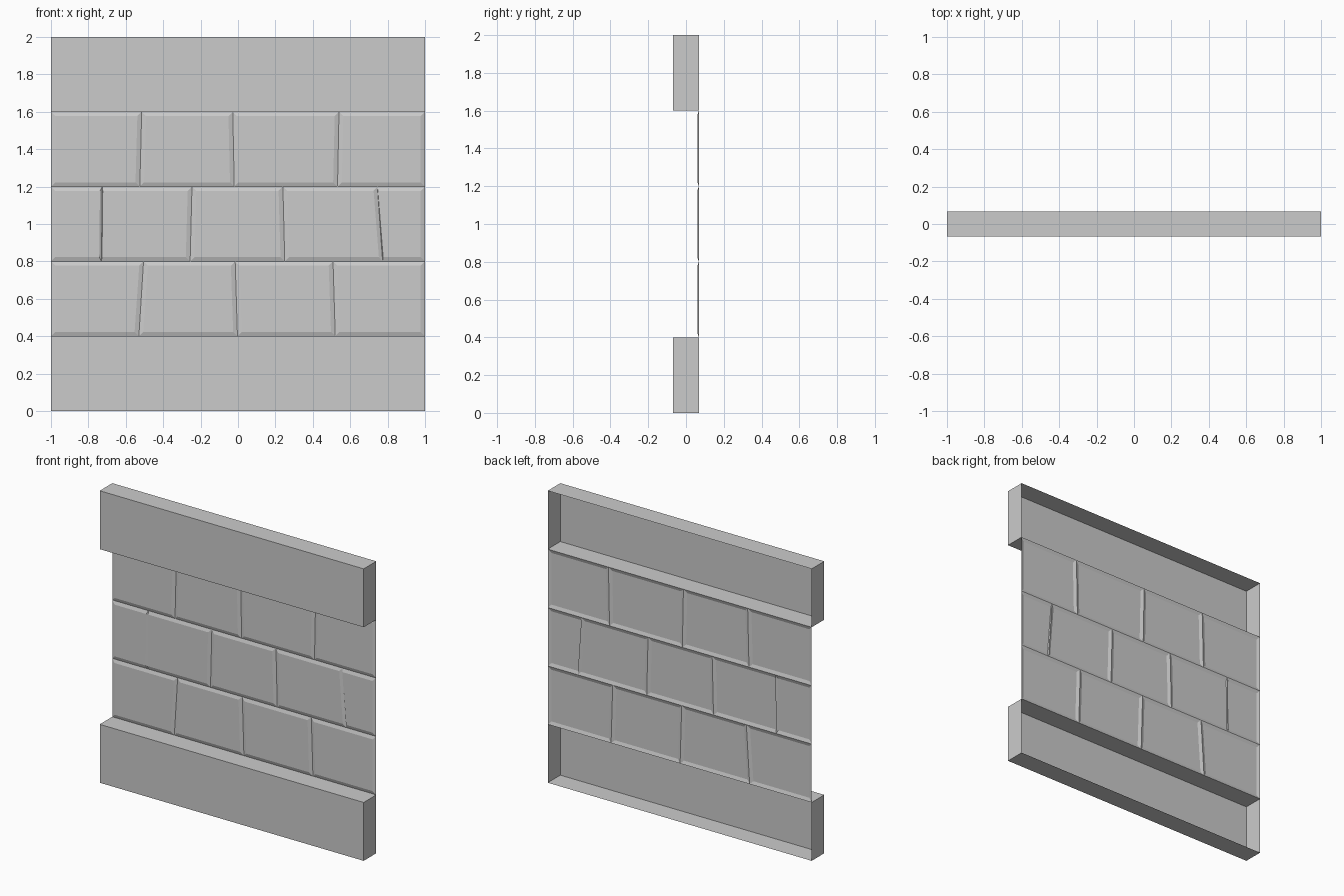
import bpy, bmesh

if "Cube" in bpy.data.objects:
    bpy.data.objects.remove(bpy.data.objects["Cube"])

HALF = 0.068      # half depth of the wall
FACE = 0.06       # front plane of the stone blocks
BEVEL = 0.023     # width of the chamfer round each block


def finish(bm, name):
    bmesh.ops.remove_doubles(bm, verts=bm.verts, dist=0.0005)
    mesh = bpy.data.meshes.new(name)
    bm.to_mesh(mesh)
    bm.free()
    obj = bpy.data.objects.new(name, mesh)
    bpy.context.collection.objects.link(obj)
    return obj


# Hollow beams, open at the back
def beam(name, z0, z1):
    bm = bmesh.new()
    bmesh.ops.create_cube(bm, size=1)
    for v in bm.verts:
        v.co = (v.co.x * 2, v.co.y * 2 * HALF, (z0 + z1) / 2 + v.co.z * (z1 - z0))
    bm.normal_update()
    back = [f for f in bm.faces if f.normal.y > 0.9]
    bmesh.ops.delete(bm, geom=back, context='FACES_ONLY')
    return finish(bm, name)


# One chamfered block face; a joint is (bottom x, top x, left bevel, right bevel)
def block(bm, left, right, z0, z1):
    bl, br = left[3], right[2]
    outer = [(left[0], z0), (right[0], z0), (right[1], z1), (left[1], z1)]
    inner = [(left[0] + bl, z0 + BEVEL), (right[0] - br, z0 + BEVEL),
             (right[1] - br, z1 - BEVEL), (left[1] + bl, z1 - BEVEL)]
    o = [bm.verts.new((x, HALF, z)) for x, z in outer]
    i = [bm.verts.new((x, FACE, z)) for x, z in inner]
    bm.faces.new(i)
    for k in range(4):
        n = (k + 1) % 4
        bm.faces.new((o[k], o[n], i[n], i[k]))


# A course of blocks divided by slightly slanted joints
def course(name, z0, joints):
    bm = bmesh.new()
    joints = [(-1, -1)] + joints + [(1, 1)]
    full = [(j + (BEVEL, BEVEL))[:4] for j in joints]
    for a, b in zip(full, full[1:]):
        block(bm, a, b, z0, z0 + 0.4)
    return finish(bm, name)


beam("bottom_beam", 0, 0.4)
beam("top_beam", 1.6, 2)
course("lower_course", 0.4, [(-0.53, -0.505), (-0.003, -0.015), (0.52, 0.508)])
course("middle_course", 0.8, [(-0.73, -0.726, 0.012, 0.003), (-0.256, -0.246),
                              (0.25, 0.24), (0.773, 0.745, 0.02, 0.003)])
course("upper_course", 1.2, [(-0.525, -0.515), (-0.02, -0.028), (0.532, 0.54)])
